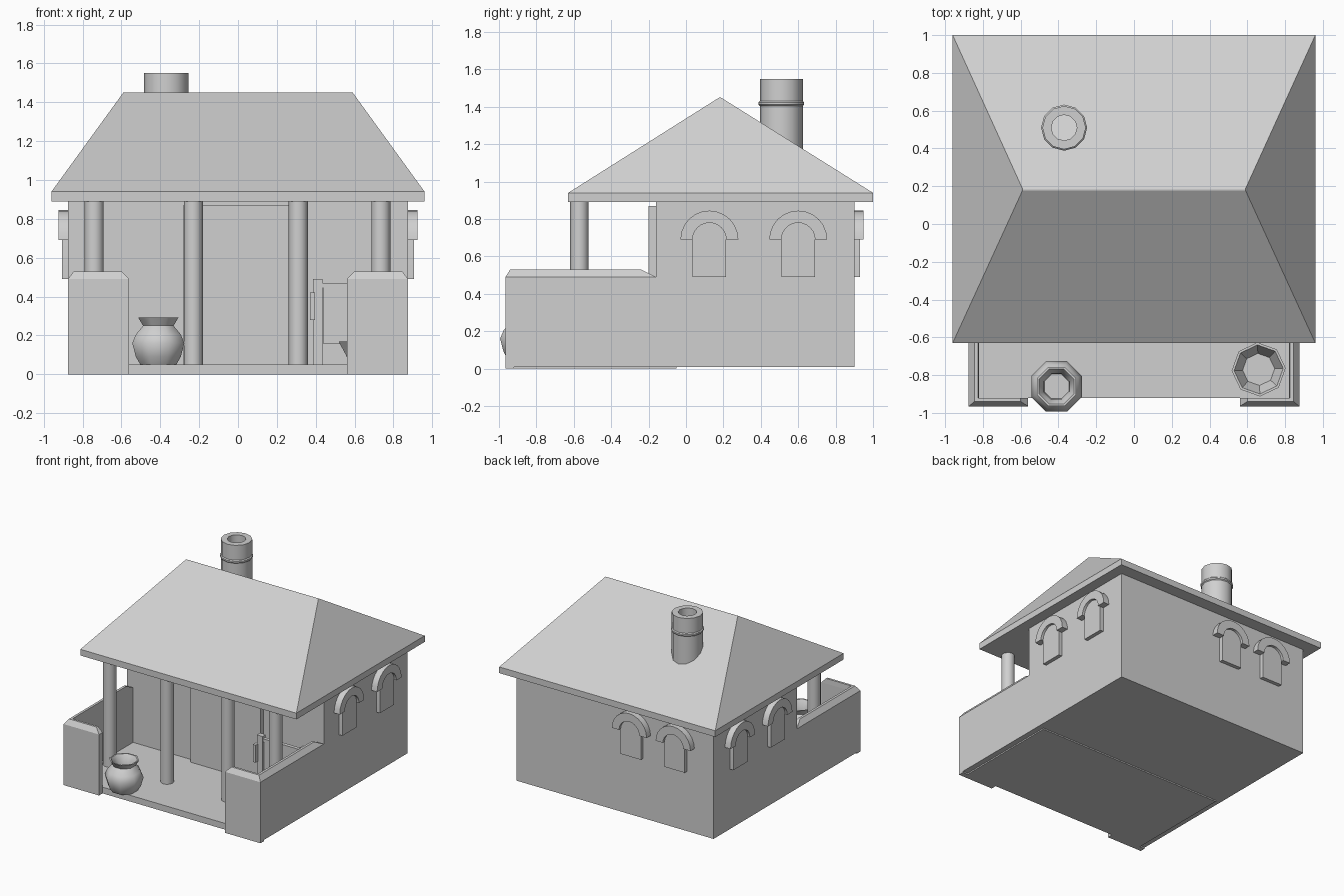
import bpy, bmesh, math
from mathutils import Matrix, Vector

cube = bpy.data.objects.get("Cube")
if cube:
    bpy.data.objects.remove(cube, do_unlink=True)

clay = bpy.data.materials.new("pale_grey")
clay.use_nodes = True
GREY = (0.63, 0.63, 0.63, 1)
clay.diffuse_color = GREY
clay.node_tree.nodes["Principled BSDF"].inputs["Base Color"].default_value = GREY


def finish(name, bm, smooth=None):
    bmesh.ops.recalc_face_normals(bm, faces=bm.faces)
    mesh = bpy.data.meshes.new(name)
    bm.to_mesh(mesh)
    bm.free()
    mesh.materials.append(clay)
    obj = bpy.data.objects.new(name, mesh)
    bpy.context.collection.objects.link(obj)
    if smooth:
        bpy.ops.object.select_all(action='DESELECT')
        obj.select_set(True)
        bpy.context.view_layer.objects.active = obj
        bpy.ops.object.shade_smooth_by_angle(angle=math.radians(smooth))
    return obj


def box(name, x, y, z):
    """Box from three (low, high) ranges."""
    bm = bmesh.new()
    bmesh.ops.create_cube(bm, size=1)
    for v in bm.verts:
        v.co = [r[0] if c < 0 else r[1] for c, r in zip(v.co, (x, y, z))]
    return finish(name, bm)


def capped_box(name, x, y, z, top_x, top_y, top_z):
    """Box whose top narrows to a second rectangle."""
    bm = bmesh.new()
    rings = []
    for xs, ys, h in ((x, y, z[0]), (x, y, z[1]), (top_x, top_y, top_z)):
        rings.append([bm.verts.new((xs[i], ys[j], h))
                      for i, j in ((0, 0), (1, 0), (1, 1), (0, 1))])
    for low, high in zip(rings, rings[1:]):
        for i in range(4):
            k = (i + 1) % 4
            bm.faces.new((low[i], low[k], high[k], high[i]))
    bm.faces.new(rings[0])
    bm.faces.new(rings[-1])
    return finish(name, bm)


def lathe(name, profile, centre, sides, turn=0, smooth=40):
    """Revolve (radius, height) points, closing both ends."""
    bm = bmesh.new()
    rings = []
    for r, h in profile:
        rings.append([bm.verts.new((centre[0] + r * math.cos(a), centre[1] + r * math.sin(a), h))
                      for a in (turn + math.tau * i / sides for i in range(sides))])
    for low, high in zip(rings, rings[1:]):
        for i in range(sides):
            k = (i + 1) % sides
            bm.faces.new((low[i], low[k], high[k], high[i]))
    bm.faces.new(rings[0])
    bm.faces.new(rings[-1])
    return finish(name, bm, smooth)


def plate(name, outline, depth, matrix):
    """Extrude a flat outline outward from a wall."""
    bm = bmesh.new()
    face = bm.faces.new([bm.verts.new((u, 0, w)) for u, w in outline])
    new = bmesh.ops.extrude_face_region(bm, geom=[face])["geom"]
    bmesh.ops.translate(bm, vec=Vector((0, -depth, 0)),
                        verts=[g for g in new if isinstance(g, bmesh.types.BMVert)])
    bmesh.ops.transform(bm, matrix=matrix, verts=bm.verts)
    return finish(name, bm, 30)


def arc(radius, height, steps=12):
    return [(radius * math.cos(math.pi * i / steps), height + radius * math.sin(math.pi * i / steps))
            for i in range(steps + 1)]


def window(name, x, y, angle):
    matrix = Matrix.Translation((x, y, 0)) @ Matrix.Rotation(angle, 4, 'Z')
    spring = 0.69
    plate(name + "_panel", [(-0.09, 0.49), (0.09, 0.49)] + arc(0.09, spring), 0.03, matrix)
    plate(name + "_arch", arc(0.155, spring) + arc(0.09, spring)[::-1], 0.05, matrix)


# House body, door and porch floor
box("house_walls", (-0.875, 0.875), (-0.16, 0.9), (0.01, 0.9))
box("door_panel", (-0.28, 0.34), (-0.2, -0.15), (0.04, 0.87))
box("porch_floor", (-0.83, 0.83), (-0.92, -0.05), (0, 0.05))

# Hipped roof on a flat eave
box("roof_eave", (-0.96, 0.96), (-0.63, 1), (0.89, 0.94))
capped_box("roof_slopes", (-0.96, 0.96), (-0.63, 1), (0.935, 0.94),
           (-0.59, 0.59), (0.178, 0.186), 1.45)

# Porch walls with chamfered tops
for side, label in ((1, "left"), (-1, "right")):
    def span(a, b):
        return tuple(sorted((side * a, side * b)))
    capped_box(label + "_porch_wall", span(0.82, 0.875), (-0.965, -0.16), (0.01, 0.49),
               span(0.825, 0.845), (-0.94, -0.24), 0.53)
    capped_box(label + "_porch_front_wall", span(0.56, 0.875), (-0.965, -0.92), (0, 0.49),
               span(0.6, 0.845), (-0.94, -0.922), 0.53)

# Porch columns
for i, x in enumerate((-0.74, -0.23, 0.31, 0.735)):
    lathe("porch_column_%d" % (i + 1), [(0.049, 0), (0.049, 0.9)], (x, -0.57), 16)

# Arched windows
for i, y in enumerate((0.125, 0.6)):
    window("left_window_%d" % (i + 1), 0.875, y, math.pi / 2)
    window("right_window_%d" % (i + 1), -0.875, y, -math.pi / 2)
for i, x in enumerate((-0.16, -0.55)):
    window("back_window_%d" % (i + 1), x, 0.9, math.pi)

# Chimney pipe with a thin collar
lathe("chimney", [(0.115, 1.05), (0.115, 1.405), (0.122, 1.412), (0.122, 1.424),
                  (0.115, 1.431), (0.115, 1.55), (0.068, 1.55), (0.068, 1.2)],
      (-0.37, 0.51), 12)

# Clay pot and shallow bowl
lathe("clay_pot", [(0.1, 0.05), (0.125, 0.09), (0.145, 0.16), (0.125, 0.205), (0.085, 0.25),
                   (0.112, 0.292), (0.1, 0.292), (0.075, 0.25), (0.07, 0.2)],
      (-0.41, -0.86), 8, math.pi / 8, 50)
lathe("bowl", [(0.085, 0.05), (0.105, 0.1), (0.143, 0.17), (0.13, 0.17), (0.085, 0.08)],
      (0.66, -0.77), 8, 0.05)

# Weaving frame by the house wall
for label, x in (("right", 0.41), ("left", 0.79)):
    box("frame_" + label + "_post", (x - 0.025, x + 0.025), (-0.31, -0.27), (0.05, 0.49))
    box("frame_" + label + "_bracket", (x - 0.04, x - 0.015), (-0.34, -0.3), (0.28, 0.42))
box("frame_top_bar", (0.4, 0.8), (-0.305, -0.275), (0.445, 0.47))
box("frame_cloth", (0.44, 0.77), (-0.3, -0.28), (0.155, 0.465))
